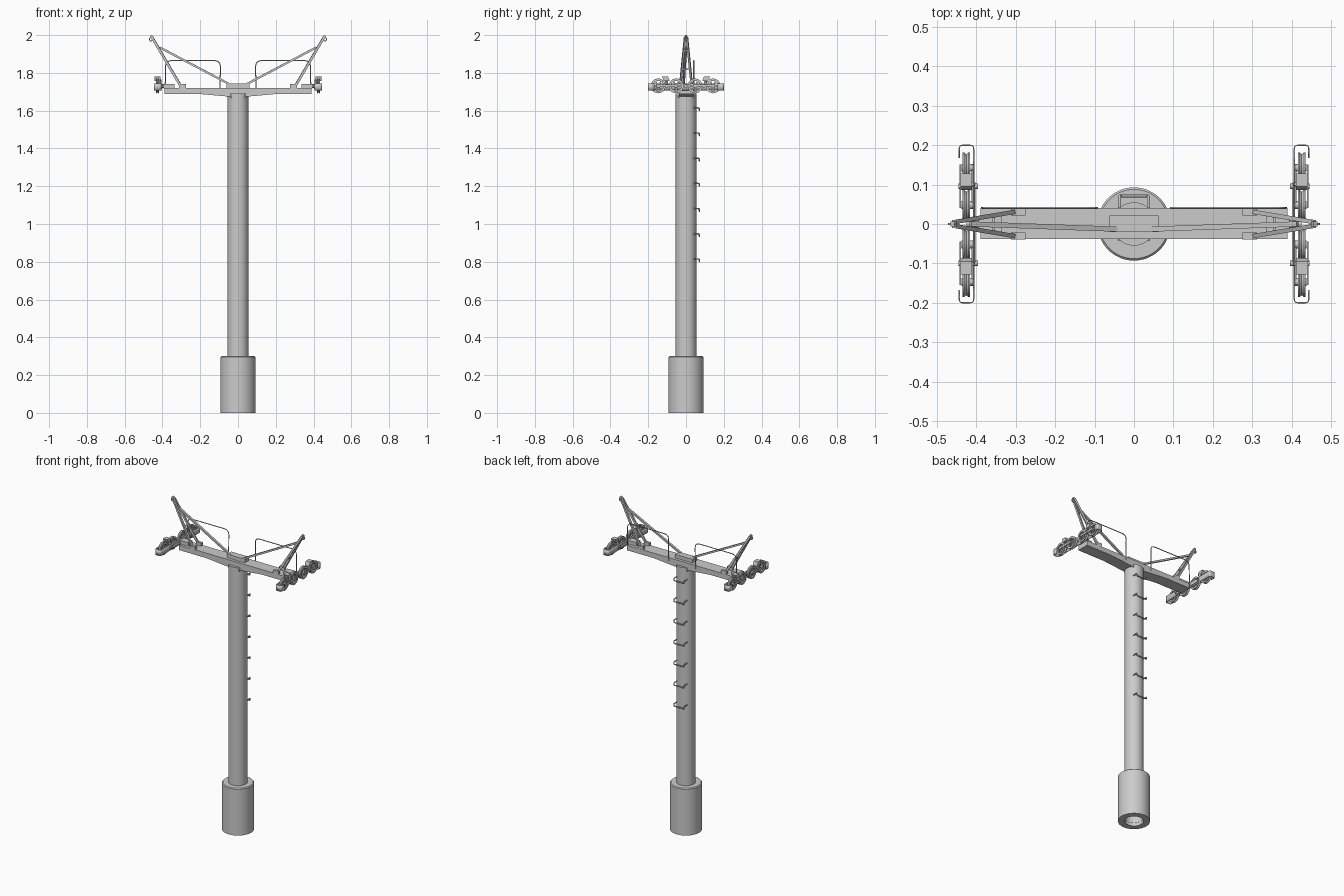
import bpy, bmesh, math
from mathutils import Vector, Matrix

if "Cube" in bpy.data.objects:
    bpy.data.objects.remove(bpy.data.objects["Cube"])


def finish(name, bm, smooth=True):
    bmesh.ops.recalc_face_normals(bm, faces=bm.faces[:])
    me = bpy.data.meshes.new(name)
    bm.to_mesh(me)
    bm.free()
    ob = bpy.data.objects.new(name, me)
    bpy.context.collection.objects.link(ob)
    if smooth:
        bpy.ops.object.select_all(action='DESELECT')
        bpy.context.view_layer.objects.active = ob
        ob.select_set(True)
        bpy.ops.object.shade_smooth_by_angle(angle=math.radians(35))
    return ob


def add_box(bm, lo, hi):
    lo, hi = Vector(lo), Vector(hi)
    m = Matrix.Translation((lo + hi) / 2) @ Matrix.Diagonal((*(hi - lo), 1))
    bmesh.ops.create_cube(bm, size=1, matrix=m)


def add_bar(bm, a, b, w, h):
    a, b = Vector(a), Vector(b)
    rot = (b - a).to_track_quat('Z', 'Y').to_matrix().to_4x4()
    m = Matrix.Translation((a + b) / 2) @ rot @ Matrix.Diagonal((w, h, (b - a).length, 1))
    bmesh.ops.create_cube(bm, size=1, matrix=m)


def add_disc(bm, x, y, z, r, depth, seg=24):
    m = Matrix.Translation((x, y, z)) @ Matrix.Rotation(math.pi / 2, 4, 'Y')
    bmesh.ops.create_cone(bm, cap_ends=True, segments=seg, radius1=r, radius2=r, depth=depth, matrix=m)


def add_lathe(bm, profile, matrix, steps=32, closed=True):
    """Revolve (radius, height) points about local z."""
    rings = []
    for i in range(steps):
        a = 2 * math.pi * i / steps
        rings.append([bm.verts.new(matrix @ Vector((r * math.cos(a), r * math.sin(a), h))) for r, h in profile])
    n = len(profile)
    for i in range(steps):
        p, q = rings[i], rings[(i + 1) % steps]
        for k in range(n if closed else n - 1):
            j = (k + 1) % n
            bm.faces.new((p[k], q[k], q[j], p[j]))


def fillet(pts, r, n=5):
    """Round the inner corners of a path."""
    pts = [Vector(p) for p in pts]
    out = [pts[0]]
    for a, b, c in zip(pts, pts[1:], pts[2:]):
        s, e = b + (a - b).normalized() * r, b + (c - b).normalized() * r
        for i in range(n + 1):
            t = i / n
            out.append(s * (1 - t) ** 2 + b * 2 * t * (1 - t) + e * t * t)
    return out + [pts[-1]]


def tube(name, pts, r):
    cu = bpy.data.curves.new(name, 'CURVE')
    cu.dimensions = '3D'
    cu.bevel_depth = r
    cu.bevel_resolution = 2
    cu.use_fill_caps = True
    sp = cu.splines.new('POLY')
    sp.points.add(len(pts) - 1)
    for p, v in zip(sp.points, pts):
        p.co = (*v, 1)
    ob = bpy.data.objects.new(name, cu)
    bpy.context.collection.objects.link(ob)
    bpy.ops.object.select_all(action='DESELECT')
    bpy.context.view_layer.objects.active = ob
    ob.select_set(True)
    bpy.ops.object.convert(target='MESH')


# Foundation with a hollow core
bm = bmesh.new()
add_lathe(bm, [(.055, 0), (.093, 0), (.093, .295), (.088, .3), (.055, .3)], Matrix(), 48)
finish("foundation", bm)

# Hollow column
bm = bmesh.new()
add_lathe(bm, [(.054, .02), (.055, .02), (.055, 1.69), (.03, 1.69), (.03, 1.68), (.054, 1.68)], Matrix(), 48)
finish("column", bm)

# Cross arm, deeper towards the column
bm = bmesh.new()
prof = [(-.39, 1.72), (-.39, 1.688), (-.2, 1.688), (-.055, 1.675), (.055, 1.675), (.2, 1.688), (.39, 1.688), (.39, 1.72)]
f = bm.faces.new([bm.verts.new((x, -.038, z)) for x, z in prof])
ext = bmesh.ops.extrude_face_region(bm, geom=[f])
bmesh.ops.translate(bm, vec=(0, .078, 0), verts=[v for v in ext['geom'] if isinstance(v, bmesh.types.BMVert)])
finish("cross_arm", bm, False)

# Saddle under and cap plate above the arm
bm = bmesh.new()
add_box(bm, (-.04, -.043, 1.668), (.04, .043, 1.68))
add_box(bm, (-.062, -.02, 1.72), (.062, .022, 1.743))
finish("arm_mounts", bm, False)

# Climbing rungs on the back
for i in range(7):
    z = .815 + i * .1333
    path = [(-.036, .035, z), (-.036, .071, z), (-.036, .071, z - .014),
            (.036, .071, z - .014), (.036, .071, z), (.036, .035, z)]
    tube("rung", fillet(path, .0065, 4), .0035)

for s in (-1, 1):
    # Guard rail
    rail = [(s * .095, .041, 1.70), (s * .093, .041, 1.865), (s * .383, .041, 1.865), (s * .386, .041, 1.70)]
    tube("guard_rail", fillet(rail, .032), .0027)

    # Lifting frame: two leaning legs, feet, rungs, head and long brace
    bm = bmesh.new()
    for t in (-1, 1):
        add_bar(bm, (s * .302, t * .031, 1.728), (s * .456, t * .005, 1.99), .011, .013)
        add_box(bm, (min(s * .275, s * .312), t * .03 - .009, 1.72), (max(s * .275, s * .312), t * .03 + .009, 1.74))
    for k, y in ((.35, .022), (.72, .013)):
        x, z = s * (.302 + .154 * k), 1.728 + .262 * k
        add_bar(bm, (x, -y, z), (x, y, z), .007, .007)
    add_bar(bm, (s * .449, 0, 1.978), (s * .461, 0, 1.998), .012, .012)
    add_bar(bm, (s * .045, -.013, 1.74), (s * .415, 0, 1.935), .013, .011)
    finish("lifting_frame", bm, False)

    # Hanging eye at the frame head
    bm = bmesh.new()
    m = Matrix.Translation((s * .46, 0, 1.978)) @ Matrix.Rotation(math.pi / 2, 4, 'X')
    add_lathe(bm, [(.006, -.003), (.012, -.003), (.012, .003), (.006, .003)], m, 16)
    finish("lifting_eye", bm)

    # Axle housing bolted to the arm end
    bm = bmesh.new()
    add_box(bm, (min(s * .335, s * .395), -.02, 1.718), (max(s * .335, s * .395), .02, 1.742))
    add_disc(bm, s * .395, 0, 1.73, .01, .06, 16)
    finish("axle_housing", bm)

    # Grooved sheave wheels with hub and spokes
    for y in (-.147, -.052, .048, .143):
        bm = bmesh.new()
        m = Matrix.Translation((s * .426, y, 1.731)) @ Matrix.Rotation(math.pi / 2, 4, 'Y')
        add_lathe(bm, [(.027, -.009), (.039, -.009), (.039, -.006), (.034, 0), (.039, .006), (.039, .009), (.027, .009)], m)
        add_disc(bm, s * .422, y, 1.731, .01, .032, 16)
        for k in range(6):
            a = k * math.pi / 3
            d = Vector((0, math.cos(a), math.sin(a)))
            c = Vector((s * .426, y, 1.731))
            add_bar(bm, c + d * .008, c + d * .029, .007, .007)
        finish("sheave_wheel", bm)

    # Main beam and the rockers joining wheel pairs
    bm = bmesh.new()
    add_bar(bm, (s * .405, -.105, 1.725), (s * .405, .105, 1.725), .006, .022)
    for c in (-.1, .096):
        for dx in (.411, .441):
            add_bar(bm, (s * dx, c - .055, 1.731), (s * dx, c + .055, 1.731), .004, .014)
        add_disc(bm, s * .421, c, 1.728, .007, .05, 12)
    finish("sheave_rockers", bm)

    # Rope catcher: bent strip with hooked ends
    bm = bmesh.new()
    path = fillet([(s * .444, -.168, 0), (s * .444, -.2, 0), (s * .407, -.2, 0),
                   (s * .407, .2, 0), (s * .444, .2, 0), (s * .444, .168, 0)], .009, 3)
    lo = [bm.verts.new((p.x, p.y, 1.706)) for p in path]
    hi = [bm.verts.new((p.x, p.y, 1.744)) for p in path]
    for i in range(len(path) - 1):
        bm.faces.new((lo[i], lo[i + 1], hi[i + 1], hi[i]))
    ob = finish("rope_catcher", bm)
    mod = ob.modifiers.new("thickness", 'SOLIDIFY')
    mod.thickness = .003
    mod.offset = 0

    # Slanted guard blocks above the sheaves
    bm = bmesh.new()
    for t in (-1, 1):
        start = len(bm.verts)
        add_box(bm, (s * .426 - .015, t * .107 - .016, 1.758), (s * .426 + .015, t * .107 + .016, 1.782))
        bm.verts.ensure_lookup_table()
        for v in bm.verts[start:]:
            v.co.y += t * (1.77 - v.co.z) * -.4
        add_bar(bm, (s * .41, t * .1, 1.725), (s * .413, t * .104, 1.765), .006, .014)
    finish("guard_blocks", bm, False)
